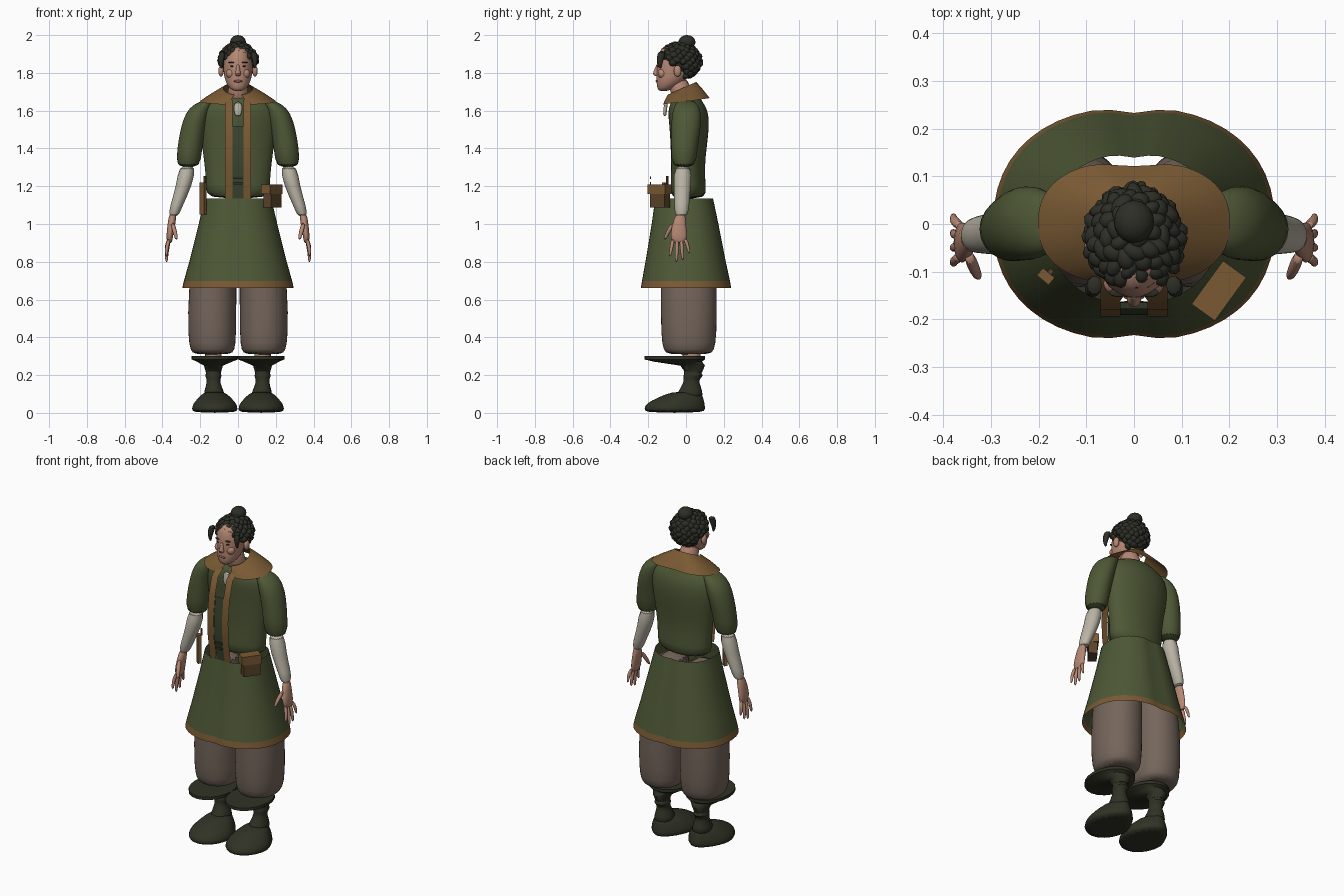
import bpy, bmesh, math, random
from mathutils import Matrix, Vector

random.seed(4)
cube = bpy.data.objects.get("Cube")
if cube:
    bpy.data.objects.remove(cube, do_unlink=True)


def material(name, *rgb):
    linear = [((c / 255 + .055) / 1.055) ** 2.4 for c in rgb] + [1]
    mat = bpy.data.materials.new(name)
    mat.use_nodes = True
    mat.diffuse_color = linear
    shader = next(n for n in mat.node_tree.nodes if n.type == 'BSDF_PRINCIPLED')
    shader.inputs["Base Color"].default_value = linear
    return mat


green = material("tunic green", 78, 88, 54)
dark_green = material("placket green", 58, 68, 46)
brown = material("trim brown", 122, 90, 52)
dark_brown = material("leather brown", 92, 68, 42)
taupe = material("trouser taupe", 116, 101, 91)
black = material("hair black", 46, 46, 39)
boot_mat = material("boot leather", 49, 50, 37)
skin = material("skin", 182, 136, 116)
cream = material("shirt cream", 186, 180, 165)
lip_mat = material("lip", 150, 98, 90)


def finish(name, bm, mats, smooth=True, subdivide=0):
    mesh = bpy.data.meshes.new(name)
    bmesh.ops.recalc_face_normals(bm, faces=bm.faces)
    bm.to_mesh(mesh)
    bm.free()
    for mat in mats:
        mesh.materials.append(mat)
    obj = bpy.data.objects.new(name, mesh)
    bpy.context.collection.objects.link(obj)
    if smooth:
        mesh.shade_smooth()
        mesh.set_sharp_from_angle(angle=math.radians(50))
    if subdivide:
        obj.modifiers.new("Smooth", 'SUBSURF').levels = subdivide
        obj.modifiers["Smooth"].render_levels = subdivide
    return obj


def power(value, exponent):
    return math.copysign(abs(value) ** exponent, value)


def bridge(bm, rows, closed):
    faces = []
    for low, high in zip(rows, rows[1:]):
        count = len(low)
        for i in range(count if closed else count - 1):
            j = (i + 1) % count
            faces.append(bm.faces.new((low[i], low[j], high[j], high[i])))
    return faces


def loft(name, rings, mat, side=1, sides=20, caps=True, subdivide=1, square=1, shape=None):
    """Skin horizontal ellipses given as x, y, z, x radius, y radius."""
    bm = bmesh.new()
    rows = []
    for x, y, z, rx, ry in rings:
        row = []
        for i in range(sides):
            a = math.tau * i / sides
            c, s = power(math.cos(a), square), power(math.sin(a), square)
            kx, ky = shape(c, s) if shape else (1, 1)
            row.append(bm.verts.new((side * (x + rx * c * kx), y + ry * s * ky, z)))
        rows.append(row)
    bridge(bm, rows, True)
    if caps:
        bm.faces.new(rows[0])
        bm.faces.new(rows[-1])
    return finish(name, bm, [mat], subdivide=subdivide)


def ball(name, centre, radii, mat):
    bm = bmesh.new()
    matrix = Matrix.Translation(centre) @ Matrix.Diagonal((*radii, 1))
    bmesh.ops.create_uvsphere(bm, u_segments=20, v_segments=12, radius=1, matrix=matrix)
    return finish(name, bm, [mat])


def box(name, centre, size, mat, turn=0):
    bm = bmesh.new()
    matrix = (Matrix.Translation(centre) @ Matrix.Rotation(math.radians(turn), 4, 'Z')
              @ Matrix.Diagonal((*size, 1)))
    bmesh.ops.create_cube(bm, size=1, matrix=matrix)
    return finish(name, bm, [mat], smooth=False)


def ribbon(name, x0, x1, path, mat):
    bm = bmesh.new()
    bridge(bm, [[bm.verts.new((x, y, z)) for x in (x0, x1)] for y, z in path], False)
    return finish(name, bm, [mat])


# Torso
loft("tunic_body", [(0, .012, 1.13, .172, .098), (0, .012, 1.2, .168, .093),
                    (0, .01, 1.3, .176, .088), (0, .015, 1.42, .192, .097),
                    (0, .018, 1.52, .207, .106), (0, .01, 1.6, .205, .108),
                    (0, .005, 1.645, .165, .085), (0, 0, 1.69, .07, .06)], green, sides=28)

# Skirt with a soft centre fold and a coloured hem
def fold(c, s):
    return 1, 1 - .05 * math.exp(-(c / .16) ** 2)


skirt = loft("skirt", [(0, 0, .66, .295, .245), (0, 0, .697, .287, .239),
                       (0, -.002, .8, .258, .218), (0, -.005, 1, .208, .181),
                       (0, -.01, 1.135, .176, .157)],
             green, sides=48, caps=False, subdivide=0, square=.88, shape=fold)
skirt.data.materials.append(brown)
for face in skirt.data.polygons:
    face.material_index = int(face.center.z < .69)

# Collar: a cape draped from the neck, open at the front
bm = bmesh.new()
rows = [[], [], []]
for i in range(41):
    a = .2 + (math.tau - .4) * i / 40
    s, c = math.sin(a), -math.cos(a)
    notch = 1 - .1 * math.exp(-(s / .25) ** 2)
    inner = Vector((.078 * s, -.022 + .076 * c, 1.718 + .034 * c))
    outer = Vector((.202 * power(s, .85), .002 + .132 * power(c, .85) * notch, 1.65 + .018 * c))
    middle = inner.lerp(outer, .5) + Vector((0, 0, .006))
    for row, point in zip(rows, (inner, middle, outer)):
        row.append(bm.verts.new(point))
bridge(bm, rows, False)
finish("collar", bm, [brown], subdivide=1)

# Front bands, placket, shirt and clasp
path = [(-.1, 1.66), (-.15, 1.625), (-.18, 1.52), (-.194, 1.39), (-.19, 1.28),
        (-.178, 1.2), (-.168, 1.135)]
ribbon("left_front_band", .028, .07, path, brown)
ribbon("right_front_band", -.07, -.028, path, brown)
ribbon("placket", -.028, .028, [(y + .003, z) for y, z in path[2:]], dark_green)
loft("shirt_front", [(0, -.112, 1.57, .012, .008), (0, -.112, 1.59, .022, .01),
                     (0, -.105, 1.65, .024, .01)], cream)
for z in (1.215, 1.245):
    box("clasp", (0, -.187, z), (.045, .006, .014), boot_mat)

# Arms, legs and boots, once per side
def boot_outline(c, s):
    return (1 - .28 * max(s, 0), 1)


for label, side in (("left_", 1), ("right_", -1)):
    loft(label + "sleeve", [(.265, -.012, 1.29, .067, .065), (.256, -.01, 1.4, .066, .07),
                            (.24, 0, 1.5, .067, .078), (.215, .003, 1.59, .064, .08),
                            (.185, .003, 1.635, .05, .06), (.15, 0, 1.655, .03, .04)],
         green, side)
    loft(label + "forearm", [(.342, -.025, 1.035, .027, .036), (.326, -.022, 1.1, .034, .039),
                             (.285, -.02, 1.2, .042, .046), (.265, -.015, 1.32, .048, .05)],
         cream, side)
    loft(label + "palm", [(.362, -.036, .895, .014, .036), (.362, -.04, .94, .018, .046),
                          (.352, -.036, 1, .021, .036), (.344, -.028, 1.06, .021, .027)],
         skin, side)
    for i, finger in enumerate(("index", "middle", "ring", "little")):
        y = -.068 + .021 * i
        tip = (.825, .795, .805, .84)[i]
        spread = -.018 + .014 * i
        loft(label + finger + "_finger",
             [(.378, y + spread, tip, .007, .007), (.379, y + spread / 2, tip + .05, .01, .01),
              (.363, y, .925, .012, .012)], skin, side, sides=10)
    loft(label + "thumb", [(.325, -.113, .915, .008, .008), (.332, -.1, .95, .012, .013),
                           (.348, -.062, 1.01, .014, .018)], skin, side, sides=10)

    loft(label + "trouser_leg", [(.135, .015, .308, .1, .115), (.135, .015, .33, .118, .135),
                                 (.137, .015, .4, .13, .15), (.137, .015, .66, .129, .15),
                                 (.115, .01, .9, .113, .145), (.09, 0, 1.12, .085, .13)],
         taupe, side, square=.92)
    loft(label + "shin", [(.13, .03, .27, .042, .045), (.13, .03, .34, .045, .05)], skin, side,
         subdivide=0)

    loft(label + "boot_cuff", [(.13, .04, .215, .04, .045), (.13, .035, .25, .05, .065),
                               (.124, -.045, .272, .095, .13), (.123, -.06, .283, .123, .16),
                               (.123, -.06, .3, .123, .16)], boot_mat, side, subdivide=0)
    loft(label + "boot_shaft", [(.125, .015, .07, .065, .08), (.127, .025, .12, .05, .062),
                                (.13, .028, .16, .036, .042), (.13, .03, .18, .037, .042),
                                (.13, .04, .198, .046, .055), (.13, .035, .21, .037, .043),
                                (.13, .035, .24, .046, .052)], boot_mat, side)
    loft(label + "boot_foot", [(.123, -.06, 0, .12, .158), (.123, -.06, .02, .126, .164),
                               (.123, -.057, .05, .118, .158), (.123, -.03, .08, .088, .122),
                               (.125, .005, .115, .055, .078)],
         boot_mat, side, shape=boot_outline)

    # Facial features in pairs
    ball(label + "ear", (side * .09, -.045, 1.81), (.014, .02, .03), skin)
    ball(label + "eye", (side * .03, -.143, 1.835), (.011, .008, .005), black)
    ball(label + "brow", (side * .032, -.144, 1.855), (.02, .009, .004), black)
    ball(label + "cheek", (side * .038, -.125, 1.797), (.026, .024, .026), skin)
    loft(label + "temple_lock", [(.088, -.135, 1.82, .005, .006), (.092, -.14, 1.86, .014, .016),
                                 (.08, -.125, 1.92, .024, .03)], black, side, sides=10)

# Neck and head
loft("neck", [(0, 0, 1.62, .065, .06), (0, -.025, 1.69, .052, .055),
              (0, -.045, 1.78, .054, .06)], skin)
loft("head", [(0, -.12, 1.703, .022, .022), (0, -.107, 1.718, .045, .046),
              (0, -.083, 1.75, .066, .074), (0, -.069, 1.79, .075, .088),
              (0, -.06, 1.83, .079, .096), (0, -.055, 1.87, .079, .1),
              (0, -.055, 1.91, .07, .09), (0, -.055, 1.945, .045, .06)], skin, sides=24)
loft("nose", [(0, -.152, 1.782, .014, .012), (0, -.16, 1.795, .017, .019),
              (0, -.153, 1.815, .01, .015), (0, -.148, 1.85, .009, .008)], skin, sides=12)
ball("lips", (0, -.15, 1.756), (.023, .011, .007), lip_mat)

# Hair: a scalp covered with small curls, and a bun
centre = Vector((0, -.033, 1.862))
ball("scalp", centre, (.085, .095, .09), black)
bm = bmesh.new()
count = 150
for i in range(count):
    up = 1 - 2 * (i + .5) / count
    a = i * math.pi * (3 - math.sqrt(5))
    flat = math.sqrt(1 - up * up)
    spot = centre + Vector((.087 * flat * math.cos(a), .099 * flat * math.sin(a), .088 * up))
    on_face = spot.y < -.07 and spot.z < 1.895 - .6 * max(abs(spot.x) - .035, 0)
    by_ear = spot.y < -.01 and spot.z < 1.845
    if on_face or by_ear or spot.z < 1.785:
        continue
    matrix = (Matrix.Translation(spot) @ Matrix.Rotation(random.uniform(0, 3), 4, 'Z')
              @ Matrix.Diagonal((random.uniform(.02, .03), random.uniform(.015, .021), .02, 1)))
    bmesh.ops.create_icosphere(bm, subdivisions=2, radius=1, matrix=matrix)
finish("hair_curls", bm, [black])
ball("hair_bun", (0, .005, 1.963), (.042, .045, .037), black)

# Belt pouch and sheath
box("pouch_body", (.182, -.138, 1.128), (.095, .05, .08), dark_brown, 54)
box("pouch_lid", (.178, -.14, 1.184), (.112, .06, .052), brown, 54)
box("sheath", (-.185, -.11, 1.135), (.032, .02, .17), brown, -40)
box("sheath_handle", (-.175, -.1, 1.235), (.01, .01, .04), dark_brown, -40)
